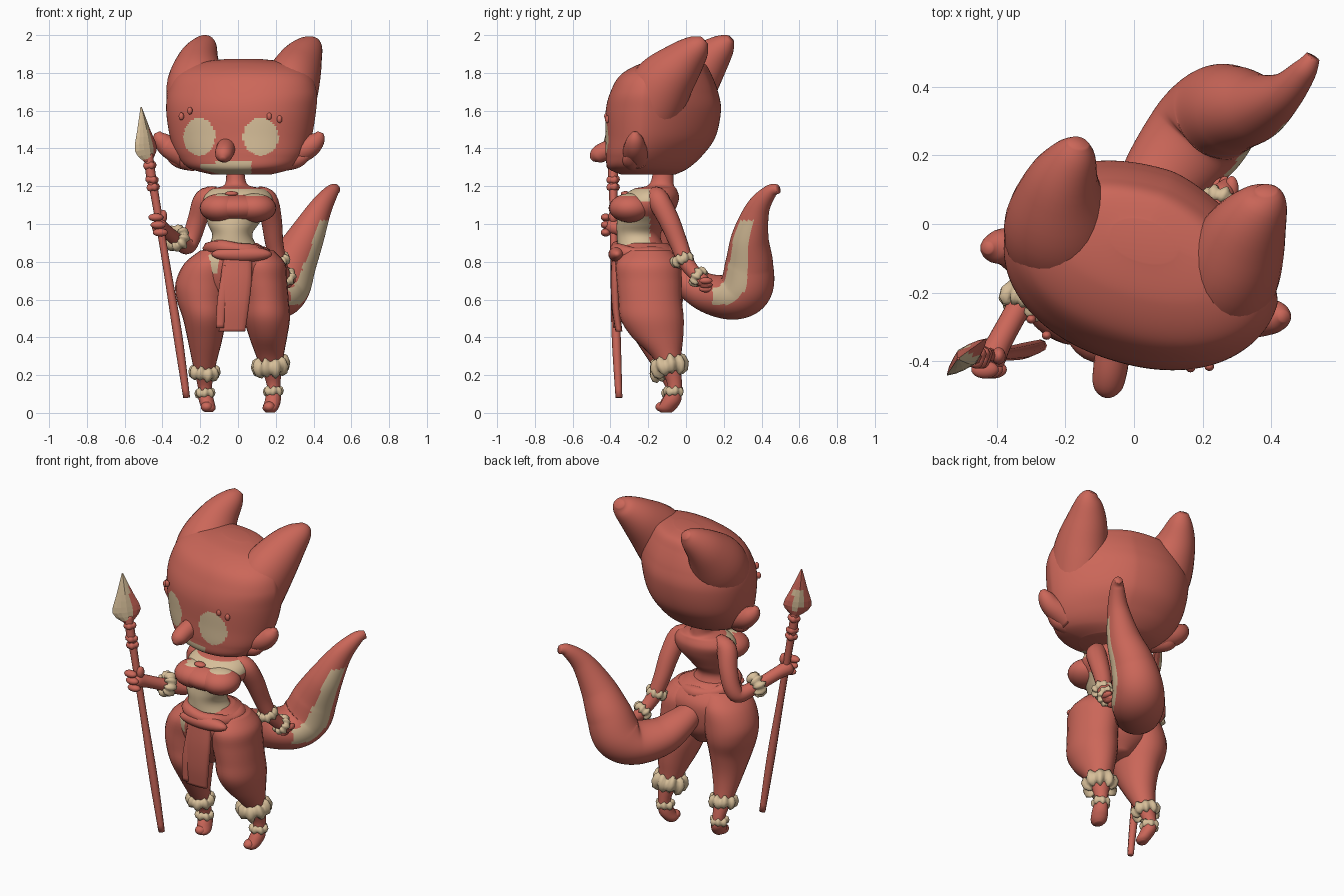
import bpy, bmesh, math
from mathutils import Vector, Matrix


def material(name, rgb):
    m = bpy.data.materials.new(name)
    m.diffuse_color = (*rgb, 1)
    return m


RED = material("rust red", (0.60, 0.135, 0.10))
CREAM = material("cream", (0.68, 0.52, 0.32))


def finish(name, bm, smooth=True, rule=None, mats=(RED, CREAM)):
    """Turn a bmesh into an object; rule(centre, normal) picks the second colour."""
    bmesh.ops.recalc_face_normals(bm, faces=bm.faces)
    for f in bm.faces:
        f.smooth = smooth
        f.normal_update()
        if rule and rule(f.calc_center_median(), f.normal):
            f.material_index = 1
    me = bpy.data.meshes.new(name)
    bm.to_mesh(me)
    bm.free()
    for m in mats:
        me.materials.append(m)
    ob = bpy.data.objects.new(name, me)
    bpy.context.collection.objects.link(ob)
    return ob


def spline(rows, steps):
    """Catmull-Rom through rows of numbers."""
    out = []
    for i in range(len(rows) - 1):
        p = [rows[max(0, min(len(rows) - 1, i + k))] for k in (-1, 0, 1, 2)]
        for s in range(steps):
            t = s / steps
            out.append([0.5 * (2 * b + (c - a) * t + (2 * a - 5 * b + 4 * c - d) * t * t
                               + (3 * b - a - 3 * c + d) * t ** 3) for a, b, c, d in zip(*p)])
    return out + [list(rows[-1])]


def sweep(name, rows, ref=None, n=20, steps=5, yaw=0, power=2, corner=None, **kw):
    """Skin rows of (x, y, z, ra, rb). With ref the rings follow the path, else they lie flat.
    corner is the roundness of the first quadrant."""
    pts = spline(rows, steps)
    bm, rings = bmesh.new(), []
    for i, p in enumerate(pts):
        c = Vector(p[:3])
        if ref:
            t = Vector(pts[min(i + 1, len(pts) - 1)][:3]) - Vector(pts[max(i - 1, 0)][:3])
            a = t.cross(Vector(ref)).normalized()
            b = a.cross(t).normalized()
        else:
            a = Vector((math.cos(yaw), math.sin(yaw), 0))
            b = Vector((-a.y, a.x, 0))
        ring = []
        for k in range(n):
            u = math.tau * k / n
            cu, su = math.cos(u), math.sin(u)
            w = corner if corner and cu > 0 and su > 0 else power
            q = (abs(cu) ** w + abs(su) ** w) ** (-1 / w)
            ring.append(bm.verts.new(c + a * cu * q * max(p[3], .002) + b * su * q * max(p[4], .002)))
        rings.append(ring)
    for r, s in zip(rings, rings[1:]):
        for k in range(n):
            bm.faces.new((r[k], r[(k + 1) % n], s[(k + 1) % n], s[k]))
    bm.faces.new(rings[0])
    bm.faces.new(rings[-1])
    return finish(name, bm, **kw)


def tube(name, rows, ref, **kw):
    return sweep(name, [(*r, r[3]) for r in rows], ref, **kw)


def blob(name, loc, size, **kw):
    bm = bmesh.new()
    bmesh.ops.create_uvsphere(bm, u_segments=24, v_segments=16, radius=1)
    bm.transform(Matrix.Translation(loc) @ Matrix.Diagonal((*size, 1)))
    return finish(name, bm, **kw)


def cuff(name, loc, axis, R, r, lobes=9, wobble=0.22, tall=1.3, mats=(CREAM,)):
    """A lumpy ring around a limb."""
    bm, n, m = bmesh.new(), 45, 8
    rot = Vector((0, 0, 1)).rotation_difference(Vector(axis)).to_matrix()
    g = []
    for i in range(n):
        u = math.tau * i / n
        w = r * (1 + wobble * math.sin(lobes * u))
        lift = r * wobble * math.sin((lobes - 3) * u)
        g.append([bm.verts.new(Vector(loc) + rot @ Vector((
            (R + w * math.cos(v)) * math.cos(u), (R + w * math.cos(v)) * math.sin(u),
            w * tall * math.sin(v) + lift))) for v in (math.tau * j / m for j in range(m))])
    for i in range(n):
        for j in range(m):
            h, k = (i + 1) % n, (j + 1) % m
            bm.faces.new((g[i][j], g[h][j], g[h][k], g[i][k]))
    return finish(name, bm, mats=mats)


# Head with painted eyes and muzzle
def face_paint(c, n):
    eye = any(((c.x - x) / w) ** 2 + ((c.z - 1.462) / .1) ** 2 < 1 for x, w in ((-.205, .084), (.12, .094)))
    chin = -.2 < c.x < .07 and c.z < (1.335 if c.x > -.12 else 1.32) and c.y < -.3
    return c.y < -.15 and (eye or chin)


sweep("head", [(.02, -.2, 1.262, .16, .14), (.02, -.2, 1.295, .28, .2), (.02, -.17, 1.36, .345, .24),
               (.02, -.135, 1.46, .385, .275), (.022, -.12, 1.6, .408, .288), (.028, -.115, 1.7, .405, .265),
               (.03, -.105, 1.79, .365, .22), (.03, -.07, 1.85, .27, .15), (.03, -.05, 1.873, .1, .06)],
      n=200, steps=14, yaw=math.radians(-17), power=2.15, corner=1.5, rule=face_paint)

# Ears, broad at the root
sweep("right_ear", [(-.19, -.10, 1.58, .16, .17), (-.215, 0, 1.73, .165, .165), (-.21, .11, 1.855, .118, .115),
                    (-.175, .20, 1.945, .066, .066), (-.162, .238, 1.98, .025, .03)], ref=(1, 0, 0), n=32)
sweep("left_ear", [(.23, -.21, 1.57, .17, .16), (.28, -.13, 1.73, .165, .15), (.33, -.02, 1.855, .118, .118),
                   (.38, .065, 1.94, .068, .07), (.386, .1, 1.972, .025, .03)], ref=(1, 0, 0), n=32)

# Cheek tufts
for s, y, d, off in ((1, -.26, -.01, .01), (-1, -.12, .05, 0)):
    side = "left" if s > 0 else "right"
    tube(side + "_cheek_tuft", [(s * .27, y, 1.37, .08), (s * (.36 + off), y + d, 1.405, .06),
                                (s * (.41 + off), y + d, 1.45, .043), (s * (.428 + off), y + d, 1.485, .016)], (0, 1, 0))
    tube(side + "_jaw_tuft", [(s * .24, y - .02, 1.34, .06), (s * .32, y + d - .02, 1.345, .045),
                              (s * .39, y + d - .02, 1.375, .008)], (0, 1, 0))

# Nose and brow beads
tube("nose", [(-.06, -.36, 1.41, .05), (-.07, -.43, 1.385, .05), (-.077, -.475, 1.36, .042),
              (-.08, -.498, 1.34, .014)], (1, 0, 0))
for i, (x, y, z) in enumerate(((-.30, -.278, 1.57), (-.255, -.325, 1.6), (.165, -.42, 1.57), (.22, -.416, 1.555))):
    blob(f"brow_bead_{i}", (x, y, z), (.014, .013, .02))


# Torso, neck and bust
def torso_paint(c, n):
    return (.865 < c.z < 1.045 and c.y < -.19) or (1.12 < c.z < 1.183 and c.y < -.19)


sweep("torso", [(-.02, -.22, .82, .17, .14), (-.03, -.25, .93, .107, .115), (-.025, -.235, 1.0, .135, .132),
                (0, -.205, 1.08, .175, .15), (0, -.185, 1.14, .182, .148), (0, -.165, 1.185, .14, .115),
                (-.01, -.13, 1.21, .06, .065), (-.015, -.12, 1.3, .048, .052)], n=64, steps=8, rule=torso_paint)
for s in (-1, 1):
    blob("bust_left" if s > 0 else "bust_right", (s * .088, -.295, 1.085), (.115, .113, .077),
         rule=lambda c, n: c.z > 1.145 and c.x > -.12)
blob("bust_band", (-.005, -.29, 1.085), (.185, .12, .072))
blob("chest_bead", (-.035, -.32, 1.16), (.035, .025, .014))

# Pelvis, belt and cloth flap
sweep("pelvis", [(-.02, -.18, .54, .06, .08), (-.02, -.18, .62, .17, .14), (-.02, -.19, .7, .23, .17),
                 (-.01, -.2, .79, .245, .185), (-.01, -.21, .85, .19, .165), (-.02, -.22, .9, .12, .12)],
      n=32, rule=lambda c, n: -.16 < c.x < -.1 and .74 < c.z < .84 and c.y < -.2)
cuff("belt", (-.005, -.225, .855), (.1, .08, 1), .145, .038, 5, .1, 1, (RED,))
blob("belt_knot", (.02, -.365, .84), (.16, .046, .042))
sweep("front_flap", [(.0, -.365, .84, .075, .027), (-.01, -.375, .7, .083, .024), (-.022, -.37, .55, .078, .022),
                     (-.032, -.355, .43, .07, .018)], power=3)
sweep("side_strip", [(-.06, -.37, .78, .02, .02), (-.085, -.376, .6, .025, .02), (-.095, -.365, .45, .022, .02)],
      power=3)

# Legs with paws
sweep("right_leg", [(-.11, -.2, .86, .09, .12), (-.15, -.19, .79, .135, .165), (-.18, -.18, .69, .15, .17),
                    (-.187, -.18, .6, .138, .165), (-.177, -.19, .5, .115, .145), (-.175, -.165, .38, .09, .1),
                    (-.178, -.12, .25, .06, .06), (-.175, -.07, .13, .036, .036), (-.168, -.08, .07, .04, .05),
                    (-.155, -.105, .025, .036, .045), (-.152, -.11, .006, .02, .025)], n=24)
sweep("left_leg", [(.09, -.2, .86, .1, .12), (.115, -.2, .79, .135, .17), (.13, -.195, .7, .13, .172),
                   (.145, -.19, .6, .123, .168), (.153, -.18, .5, .122, .168), (.16, -.15, .4, .1, .135),
                   (.17, -.1, .29, .07, .075), (.188, -.06, .15, .036, .038), (.185, -.075, .07, .042, .05),
                   (.172, -.1, .025, .042, .05), (.17, -.105, .003, .025, .03)], n=24)
cuff("right_shin_fluff", (-.178, -.11, .215), (.1, -.2, 1), .056, .026)
cuff("right_anklet", (-.175, -.075, .105), (0, 0, 1), .036, .017, 7)
cuff("left_shin_fluff", (.172, -.09, .25), (-.1, -.2, 1), .064, .036)
cuff("left_anklet", (.187, -.065, .115), (0, 0, 1), .036, .017, 7)
for s in (-1, 1):
    blob("left_toe" if s > 0 else "right_toe", (s * .165, -.122, .032), (.032, .04, .028))

# Arms, wrist fluff and hands
tube("right_arm", [(-.11, -.16, 1.15, .05), (-.175, -.145, 1.13, .058), (-.212, -.11, 1.03, .053),
                   (-.245, -.1, .93, .049), (-.275, -.13, .885, .046), (-.335, -.24, .925, .036),
                   (-.39, -.34, .97, .036), (-.42, -.40, .99, .04), (-.43, -.42, 1.0, .01)], (1, -.55, 0))
tube("left_arm", [(.10, -.16, 1.15, .05), (.152, -.145, 1.125, .058), (.177, -.09, 1.02, .055),
                  (.192, -.04, .9, .048), (.215, 0, .8, .042), (.24, .05, .735, .036),
                  (.26, .09, .70, .036), (.275, .13, .675, .01)], (1, 0, 0))
cuff("right_wrist_fluff", (-.325, -.225, .925), (-.5, -.8, .35), .046, .026)
cuff("left_forearm_fluff", (.213, -.02, .81), (.15, .35, -.9), .042, .02)
cuff("left_wrist_fluff", (.25, .065, .72), (.3, .7, -.5), .04, .018)
for i in range(3):
    blob(f"right_finger_{i}", (-.435 + .012 * i, -.425, 1.035 - .04 * i), (.04, .026, .021))
    blob(f"left_finger_{i}", (.285 - .02 * i, .105, .70 - .022 * i), (.02, .035, .018))
blob("right_thumb", (-.395, -.385, 1.04), (.02, .025, .035))

# Tail with a pale stripe along its outer side
sweep("tail", [(.0, -.08, .74, .06, .07), (.03, .02, .685, .085, .1), (.085, .13, .63, .105, .125),
               (.18, .25, .615, .122, .148), (.24, .32, .67, .14, .142), (.29, .335, .79, .128, .125),
               (.36, .34, .93, .1, .096), (.435, .38, 1.08, .065, .06), (.495, .445, 1.17, .038, .038),
               (.522, .488, 1.185, .024, .022)],
      ref=(.8, -.5, 0), n=72, steps=14, rule=lambda c, n: n.dot(Vector((.85, -.5, .05))) > .86 and .5 < c.z < 1.02 and c.y > .14)

# Spear: shaft, lumpy binding and blade
tube("spear_shaft", [(-.272, -.355, .08, .018), (-.32, -.37, .42, .024), (-.385, -.38, .82, .02),
                     (-.44, -.385, 1.15, .022), (-.46, -.386, 1.25, .026), (-.475, -.388, 1.37, .024)], (0, 1, 0), n=8)
for i, z in enumerate((1.195, 1.235, 1.31)):
    cuff(f"spear_binding_{i}", (-.445 - (z - 1.17) * .155, -.386, z), (-.15 + .3 * (i % 2), .1, 1), .018, .017, 4, .15, 1.1, (RED,))


def blade_paint(c, n):
    d = (c.x + .487 + (c.z - 1.4) * .12) * .73 + (c.y + .389) * .68
    if n.x * .7 - n.y * .75 > 0:
        return c.z > 1.345 and d < .028
    return abs(d) < .03 and 1.38 < c.z < 1.5


sweep("spear_blade", [(-.473, -.388, 1.33, .025, .022), (-.487, -.388, 1.395, .08, .03),
                      (-.5, -.39, 1.5, .046, .024), (-.513, -.393, 1.62, .004, .004)],
      ref=(.7, -.75, 0), n=12, steps=3, smooth=False, power=1.3, rule=blade_paint)
